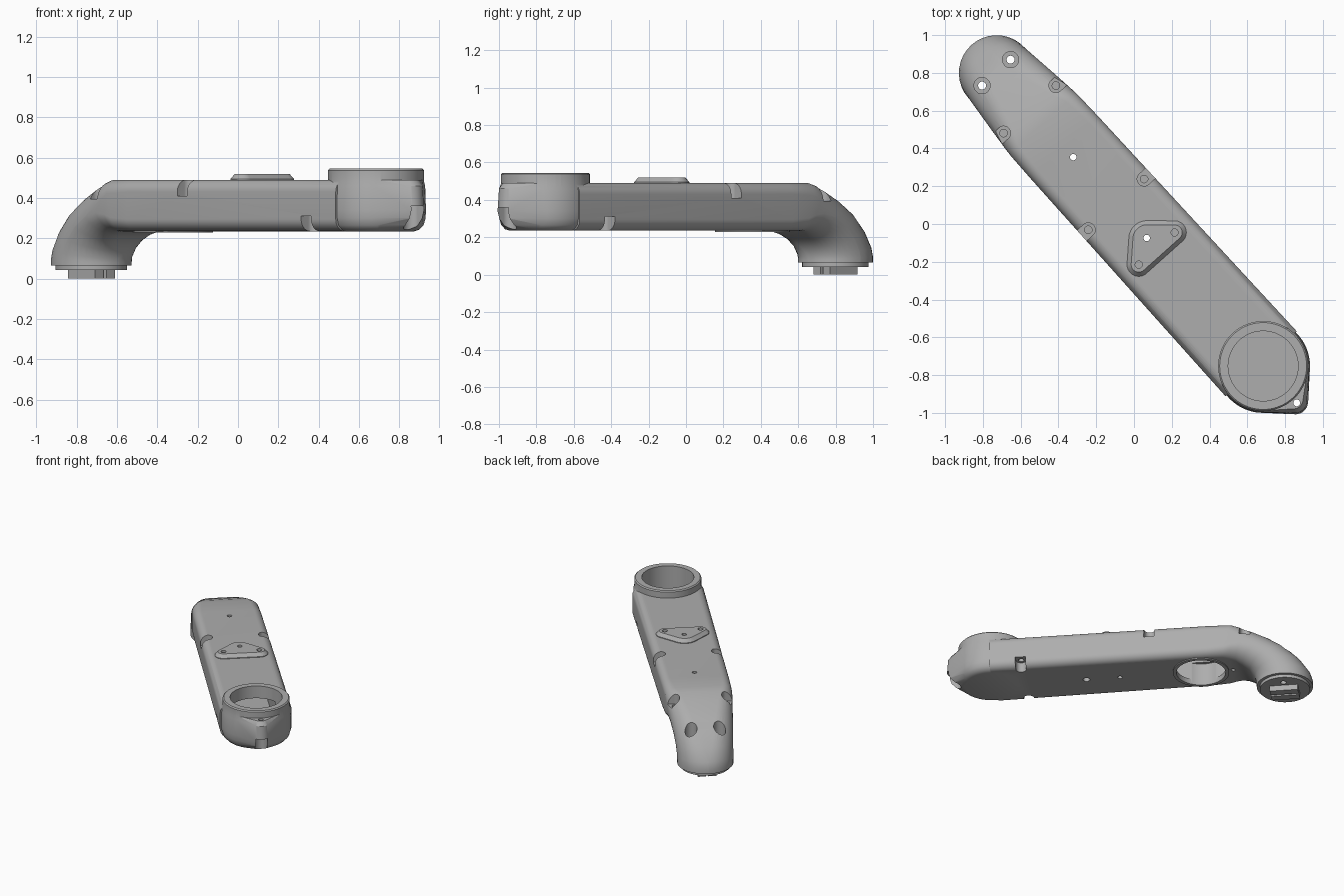
import bpy
import bmesh
import math
from mathutils import Vector

cube = bpy.data.objects.get("Cube")
if cube:
    bpy.data.objects.remove(cube, do_unlink=True)

grey = bpy.data.materials.new("satin_grey")
grey.use_nodes = True
colour = (0.42, 0.42, 0.42, 1)
grey.diffuse_color = colour
grey.node_tree.nodes["Principled BSDF"].inputs["Base Color"].default_value = colour

# The arm lies diagonally: u runs along it, v across it
ALONG = Vector((-0.673, 0.74, 0))
ACROSS = Vector((0.74, 0.673, 0))


def at(u, v, z=0.0):
    return ALONG * u + ACROSS * v + Vector((0, 0, z))


def skin(name, rings):
    """Closed solid through rings that have equal point counts."""
    bm = bmesh.new()
    rows = [[bm.verts.new(p) for p in ring] for ring in rings]
    n = len(rows[0])
    for a, b in zip(rows, rows[1:]):
        for i in range(n):
            bm.faces.new((a[i], a[(i + 1) % n], b[(i + 1) % n], b[i]))
    bm.faces.new(rows[0])
    bm.faces.new(rows[-1])
    bmesh.ops.recalc_face_normals(bm, faces=bm.faces)
    mesh = bpy.data.meshes.new(name)
    bm.to_mesh(mesh)
    bm.free()
    mesh.materials.append(grey)
    obj = bpy.data.objects.new(name, mesh)
    bpy.context.collection.objects.link(obj)
    return obj


def outline(circles, z, n=64):
    """Rounded outline wrapped around circles given as (centre, radius)."""
    points = []
    for i in range(n):
        a = math.tau * (i + 0.5) / n
        d = Vector((math.cos(a), math.sin(a), 0))
        centre, r = max(circles, key=lambda c: c[0].dot(d) + c[1])
        points.append(centre + d * r + Vector((0, 0, z)))
    return points


def prism(name, circles, z0, z1, n=48):
    return skin(name, [outline(circles, z, n) for z in (z0, z1)])


def disc(name, u, v, r, z0, z1, n=32):
    return prism(name, [(at(u, v), r)], z0, z1, n)


def box(name, u0, u1, v0, v1, z0, z1):
    return skin(name, [[at(u0, v0, z), at(u1, v0, z), at(u1, v1, z), at(u0, v1, z)]
                       for z in (z0, z1)])


def combine(target, other, operation):
    mod = target.modifiers.new(operation.lower(), "BOOLEAN")
    mod.operation = operation
    mod.solver = "EXACT"
    mod.object = other
    bpy.context.view_layer.objects.active = target
    bpy.ops.object.modifier_apply(modifier=mod.name)
    bpy.data.objects.remove(other, do_unlink=True)


def section(top, bottom, half, radius, steps=10):
    """Rounded rectangle in the plane through a top and a bottom point."""
    t, b = at(top[0], 0, top[1]), at(bottom[0], 0, bottom[1])
    mid, up = (t + b) / 2, (t - b).normalized()
    tall = (t - b).length / 2
    radius = min(radius, half, tall)
    points = []
    for k, (sx, sy) in enumerate(((1, 1), (-1, 1), (-1, -1), (1, -1))):
        for i in range(steps):
            a = math.pi / 2 * (k + (i + 0.02) / (steps - 0.96))
            x = sx * (half - radius) + radius * math.cos(a)
            y = sy * (tall - radius) + radius * math.sin(a)
            points.append(mid + ACROSS * x + up * y)
    return points


# Main arm shell, bending down into the round foot
arm = skin("arm_shell", [section(*s) for s in (
    ((-1.0, .49), (-1.0, .235), .255, .06),
    ((.55, .49), (.55, .235), .243, .06),
    ((.72, .49), (.66, .235), .24, .07),
    ((.78, .478), (.70, .234), .236, .09),
    ((.86, .45), (.745, .23), .23, .11),
    ((.98, .40), (.79, .212), .222, .14),
    ((1.1, .33), (.84, .18), .212, .165),
    ((1.2, .24), (.87, .14), .204, .19),
    ((1.265, .15), (.88, .10), .2, .2),
    ((1.28, .10), (.88, .08), .2, .2),
    ((1.28, .065), (.88, .065), .2, .2))])

# Rounded head with a nose, sitting under the socket ring
HEAD = -1.016
head = skin("head", [outline([(at(HEAD, 0), r), (at(nose, 0), nr)], z, 96)
                     for z, r, nose, nr in (
    (.235, .19, -1.12, .06), (.243, .215, -1.18, .06),
    (.265, .236, -1.235, .06), (.30, .246, -1.265, .062),
    (.34, .248, -1.275, .064), (.46, .244, -1.27, .06),
    (.49, .236, -1.255, .05))])
combine(arm, head, "UNION")
ring = skin("socket_ring", [outline([(at(HEAD, 0), r)], z, 96)
                            for z, r in ((.4, .238), (.537, .238), (.545, .23))])
combine(arm, ring, "UNION")

# Raised three-cornered mounting pad
pad_spots = [(Vector((.215, -.045, 0)), .062), (Vector((.025, -.215, 0)), .062),
             (Vector((.07, -.08, 0)), .098)]
pad = skin("mounting_pad", [outline([(c, r - inset) for c, r in pad_spots], z)
                            for z, inset in ((.46, 0), (.495, 0), (.52, .022))])
combine(arm, pad, "UNION")
combine(arm, disc("lower_rim", .48, 0, .2, .228, .27, 64), "UNION")

# Hollow inside, socket bore and lower opening
cuts = [box("cavity", -.95, .7, -.15, .15, .268, .45),
        disc("bore", HEAD, 0, .185, .268, .7, 80),
        disc("lower_opening", .48, 0, .175, .1, .4, 64)]

# Through holes and pad screw holes
for u, r in ((-.1, .017), (.478, .017), (-1.28, .018)):
    cuts.append(disc("through_hole", u, 0, r, -.1, .7))
cuts.append(disc("lower_hole", -.34, 0, .025, .1, .35))
cuts.append(disc("lower_screw_hole", .71, 0, .014, .1, .29))
for c, r in pad_spots[:2]:
    cuts.append(prism("pad_hole", [(c, .019)], .5, .6, 24))

# Screw notches along both sides, from above and from below
for s in (-1, 1):
    for u, v, z in ((.14, .2, .41), (.82, .187, .395)):
        cuts.append(prism("notch", [(at(u, s * v), .037), (at(u, s * .32), .037)], z, .7))
        cuts.append(disc("notch_hole", u, s * v, .02, z - .05, z + .05, 24))
    cuts.append(prism("notch", [(at(-.78, s * .205), .037), (at(-.78, s * .33), .037)], .1, .31))
    cuts.append(disc("notch_hole", -.78, s * .205, .02, .25, .35, 24))
    cuts.append(disc("foot_counterbore", 1.083, s * .102, .043, .15, .7))
    cuts.append(disc("foot_hole", 1.083, s * .102, .021, -.1, .3))
cuts.append(prism("nose_notch", [(at(-1.28, 0), .042), (at(-1.42, 0), .042)], .1, .36))
for cut in cuts:
    combine(arm, cut, "DIFFERENCE")

# Foot collar and the two tongue bars beneath it
collar = disc("foot_collar", 1.08, 0, .178, .042, .075, 64)
for s in (-1, 1):
    combine(collar, disc("foot_hole", 1.083, s * .102, .021, -.1, .3), "DIFFERENCE")
for s, side in ((-1, "right"), (1, "left")):
    lo, hi = sorted((s * .009, s * .066))
    box(side + "_tongue_bar", .98, 1.18, lo, hi, 0, .06)

# Smooth the rounded surfaces, keeping the hard edges
for obj in (arm, collar):
    bpy.ops.object.select_all(action="DESELECT")
    obj.select_set(True)
    bpy.context.view_layer.objects.active = obj
    bpy.ops.object.shade_smooth_by_angle(angle=math.radians(32))
